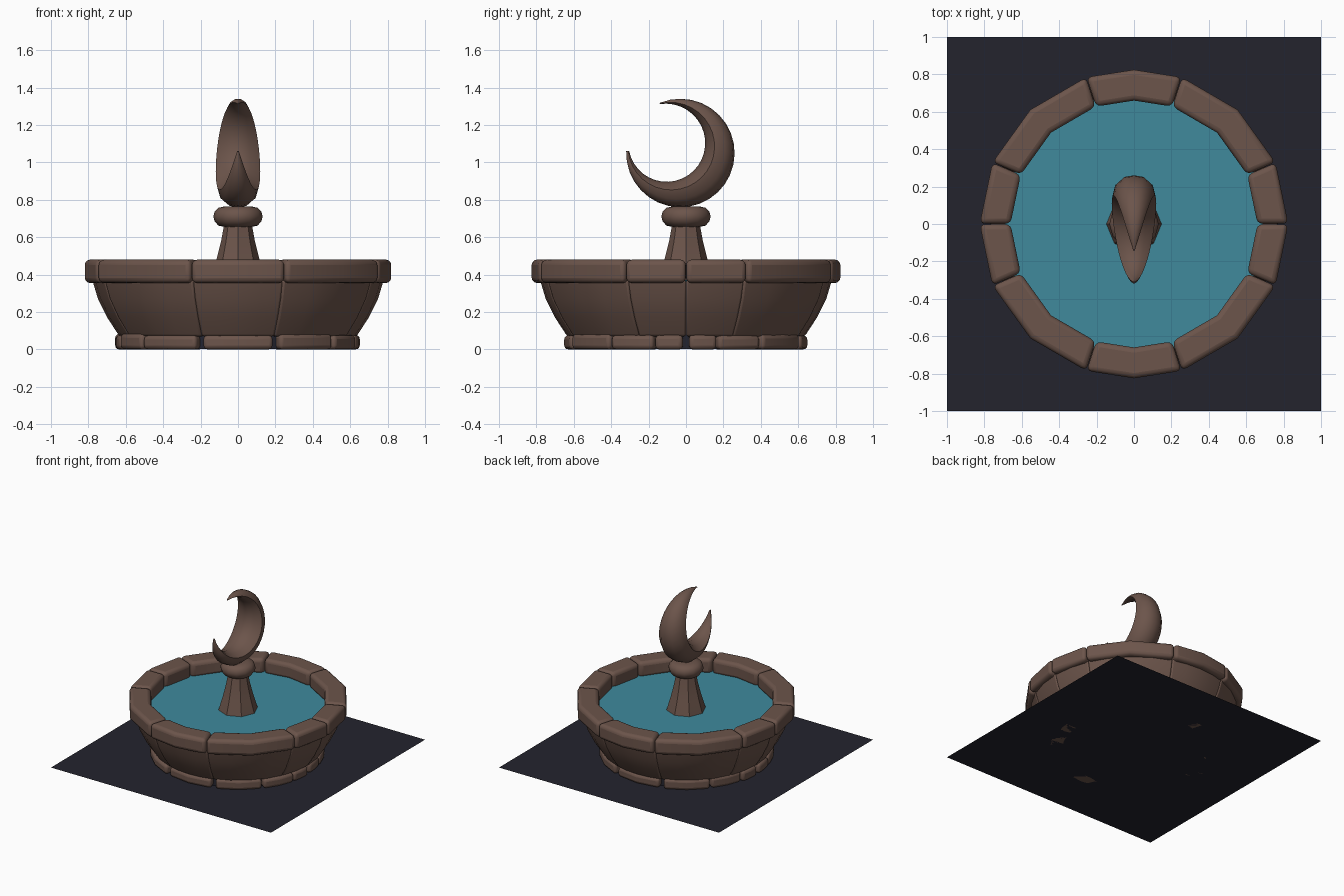
import bpy, bmesh, math, random
from math import sin, cos, pi, radians

if "Cube" in bpy.data.objects:
    bpy.data.objects.remove(bpy.data.objects["Cube"])

random.seed(4)


def material(name, rgb):
    m = bpy.data.materials.new(name)
    m.diffuse_color = (*rgb, 1)
    m.use_nodes = True
    m.node_tree.nodes["Principled BSDF"].inputs["Base Color"].default_value = m.diffuse_color
    return m


STONE = material("brown stone", (0.150, 0.090, 0.070))
WATER = material("teal water", (0.050, 0.255, 0.335))
GROUND = material("dark navy ground", (0.017, 0.017, 0.027))


def make(name, verts, faces, mat, bevel=0, angle=None):
    """Mesh object with outward normals, optional rounded edges and smoothing."""
    me = bpy.data.meshes.new(name)
    me.from_pydata(verts, [], faces)
    bm = bmesh.new()
    bm.from_mesh(me)
    bmesh.ops.recalc_face_normals(bm, faces=bm.faces)
    bm.to_mesh(me)
    bm.free()
    me.materials.append(mat)
    ob = bpy.data.objects.new(name, me)
    bpy.context.collection.objects.link(ob)
    if bevel:
        b = ob.modifiers.new("rounded", 'BEVEL')
        b.width, b.segments = bevel, 3
        b.limit_method, b.angle_limit = 'ANGLE', radians(35)
    if angle:
        bpy.ops.object.select_all(action='DESELECT')
        bpy.context.view_layer.objects.active = ob
        ob.select_set(True)
        bpy.ops.object.shade_smooth_by_angle(angle=radians(angle))
    return ob


def skin(rings, closed_path=False):
    """Quads joining equal rings of points, with caps at both ends."""
    n = len(rings[0])
    verts = [p for r in rings for p in r]
    faces = [(i * n + j, i * n + (j + 1) % n, (i + 1) * n + (j + 1) % n, (i + 1) * n + j)
             for i in range(len(rings) - 1) for j in range(n)]
    faces += [tuple(range(n)), tuple(range((len(rings) - 1) * n, len(rings) * n))]
    return verts, faces


def wedge(name, a0, a1, segs, profile, bevel):
    """Stone block: an (r, z) profile swept between two angles in degrees."""
    rings = []
    for i in range(segs + 1):
        a = radians(a0 + (a1 - a0) * i / segs)
        rings.append([(r * cos(a), r * sin(a), z) for r, z in profile])
    return make(name, *skin(rings), STONE, bevel, 50)


def lathe(name, profile, sides, mat, angle):
    rings = [[(r * cos(2 * pi * j / sides), r * sin(2 * pi * j / sides), z)
              for j in range(sides)] for r, z in profile]
    return make(name, *skin(rings), mat, 0, angle)


# Ground square
make("ground", [(-1, -1, 0), (1, -1, 0), (1, 1, 0), (-1, 1, 0)], [(0, 1, 2, 3)], GROUND)

# Rim stones and the bowl blocks beneath them
joints = [0, 23.5, 72, 108, 156.5, 180, 203.5, 252, 288, 336.5, 360]
rim = [(0.66, 0.355), (0.825, 0.355), (0.825, 0.48), (0.66, 0.48)]
bowl = [(0.55, 0.07), (0.635, 0.07), (0.70, 0.17), (0.75, 0.27), (0.78, 0.37), (0.67, 0.37)]
for k, (a0, a1) in enumerate(zip(joints, joints[1:])):
    segs = 1 if a1 - a0 < 30 else 2
    wedge(f"rim_stone_{k}", a0 + 0.1, a1 - 0.1, segs, rim, 0.028)
    shift = 0 if k % 5 == 0 else 1
    wedge(f"bowl_block_{k}", a0, a1, segs * 2, bowl, 0.012)

# Foot stones: one quarter mirrored, plus a wide stone front and back
quarter = [(1.5, 15), (15.5, 38), (39, 70)]
feet = [(73, 107), (253, 287)]
for a0, a1 in quarter:
    feet += [(a0, a1), (180 - a1, 180 - a0), (180 + a0, 180 + a1), (360 - a1, 360 - a0)]
for k, (a0, a1) in enumerate(feet):
    r, h = 0.655 + random.uniform(-0.01, 0.005), 0.08 + random.uniform(-0.006, 0.006)
    wedge(f"foot_stone_{k}", a0, a1, 2, [(0.52, 0), (r, 0), (r, h), (0.52, h)], 0.022)

# Dark core seen between the foot stones, and the water surface
lathe("dark_core", [(0.595, 0.001), (0.595, 0.085)], 32, GROUND, 30)
lathe("water", [(0.67, 0.34), (0.70, 0.37)], 32, WATER, 30)

# Eight-sided pedestal and rounded collar
lathe("pedestal", [(0.155, 0.34), (0.145, 0.38), (0.115, 0.48), (0.09, 0.58), (0.072, 0.68)],
      8, STONE, 30)
lathe("collar", [(0.07, 0.655), (0.105, 0.662), (0.125, 0.685), (0.132, 0.71),
                 (0.125, 0.738), (0.105, 0.757), (0.07, 0.765)], 12, STONE, 60)

# Crescent: section stretched between an inner and an outer circle
section = [(0, 0), (0.10, 0.55), (0.32, 1), (0.68, 0.88), (0.95, 0.45), (1, 0),
           (0.95, -0.45), (0.68, -0.88), (0.32, -1), (0.10, -0.55)]
rings = []
N = 26
for i in range(N + 1):
    t = i / N
    ao = radians(-182 + 294 * t)
    ai = radians(-169 + 269 * t)
    oy, oz = -0.03 + 0.29 * cos(ao), 1.05 + 0.29 * sin(ao)
    ri = 0.203 + 0.012 * t * t
    iy, iz = -0.105 + ri * cos(ai), 1.10 + ri * sin(ai)
    w = 0.004 + 0.115 * sin(pi * t)
    rings.append([(w * s, iy + (oy - iy) * u, iz + (oz - iz) * u) for u, s in section])
make("crescent", *skin(rings), STONE, 0, 40)
